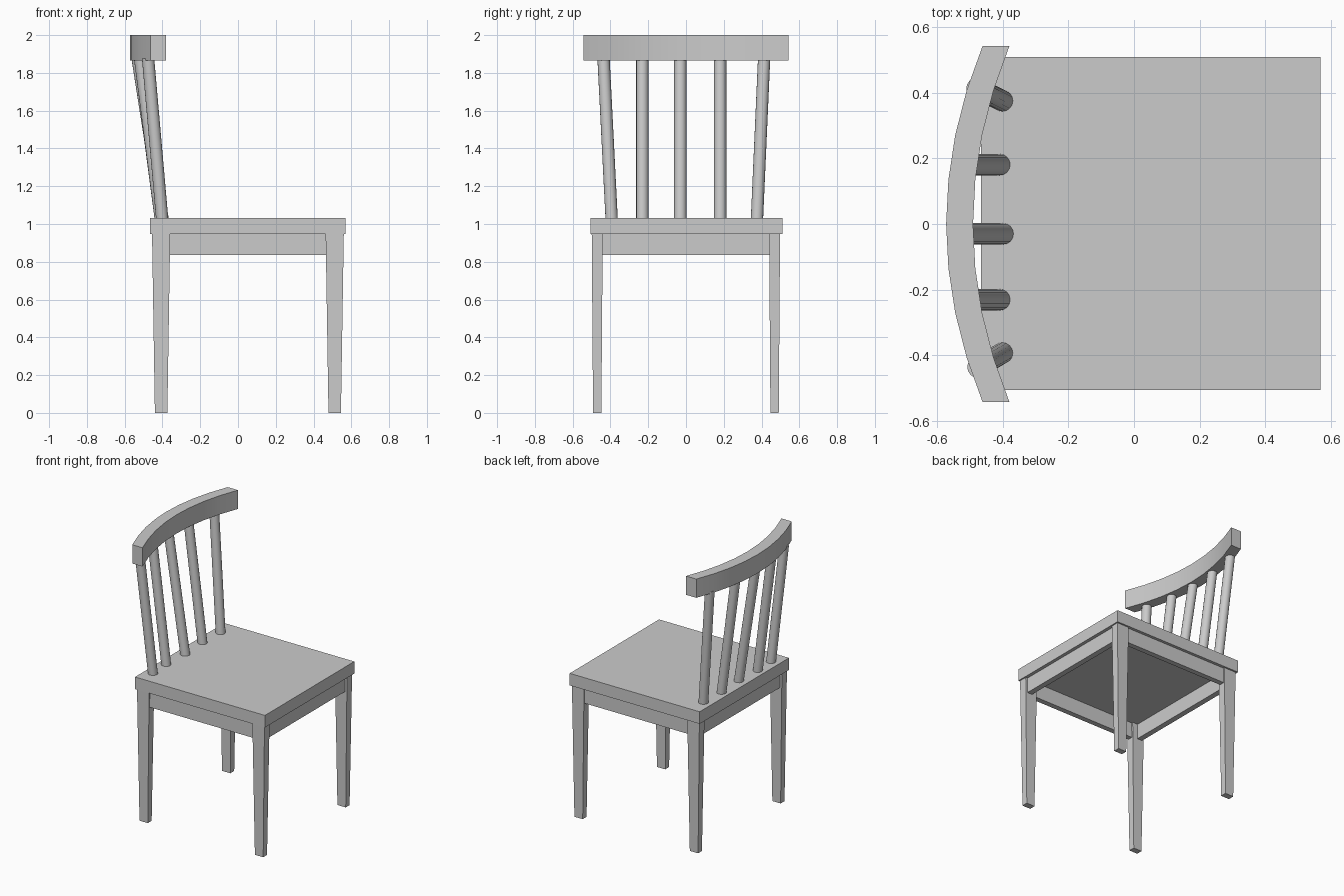
import bpy
from mathutils import Vector
from math import cos, sin, tau

if "Cube" in bpy.data.objects:
    bpy.data.objects.remove(bpy.data.objects["Cube"])


def make(name, verts, faces):
    me = bpy.data.meshes.new(name)
    me.from_pydata(verts, [], faces)
    me.update()
    ob = bpy.data.objects.new(name, me)
    bpy.context.collection.objects.link(ob)
    return ob


def loft(name, bottom, top):
    """Closed solid between two matching counter-clockwise rings."""
    n = len(bottom)
    sides = [(i, (i + 1) % n, (i + 1) % n + n, i + n) for i in range(n)]
    return make(name, bottom + top,
                [tuple(reversed(range(n))), tuple(range(n, 2 * n))] + sides)


def rect(x0, x1, y0, y1, z):
    return [(x0, y0, z), (x1, y0, z), (x1, y1, z), (x0, y1, z)]


def box(name, x0, x1, y0, y1, z0, z1):
    return loft(name, rect(x0, x1, y0, y1, z0), rect(x0, x1, y0, y1, z1))


SEAT_Z, SEAT_TOP, APRON_Z, RAIL_Z = 0.946, 1.033, 0.837, 1.865

# Seat slab
box("seat", -0.466, 0.569, -0.506, 0.51, SEAT_Z, SEAT_TOP)

# Tapered legs
for xn, x in (("back", -0.407), ("front", 0.512)):
    for yn, y in (("right", -0.47), ("left", 0.469)):
        loft(f"{xn}_{yn}_leg",
             rect(x - 0.033, x + 0.033, y - 0.022, y + 0.022, 0),
             rect(x - 0.048, x + 0.048, y - 0.029, y + 0.029, SEAT_Z))

# Apron boards under the seat, set in slightly from the leg faces
box("right_apron", -0.38, 0.49, -0.49, -0.452, APRON_Z, SEAT_Z)
box("left_apron", -0.38, 0.49, 0.451, 0.489, APRON_Z, SEAT_Z)
box("back_apron", -0.44, -0.40, -0.46, 0.46, APRON_Z, SEAT_Z)
box("front_apron", 0.505, 0.545, -0.46, 0.46, APRON_Z, SEAT_Z)

# Curved top rail with ends cut square to y
N, HALF, DEPTH = 8, 0.543, 0.082
ys = [-HALF + 2 * HALF * i / N for i in range(N + 1)]
back = [(-0.573 + 0.111 * (y / HALF) ** 2, y) for y in ys]
ring = [(x + DEPTH, y) for x, y in back] + list(reversed(back))
rail = loft("top_rail", [(x, y, RAIL_Z) for x, y in ring],
            [(x, y, 2.0) for x, y in ring])

# Leaning spindles: bottom x, bottom y, top x, top y
spindles = [
    (-0.402, -0.394, -0.475, -0.436),
    (-0.410, -0.231, -0.517, -0.231),
    (-0.400, -0.030, -0.530, -0.030),
    (-0.410, 0.181, -0.520, 0.181),
    (-0.402, 0.376, -0.478, 0.413),
]
R, SIDES = 0.0325, 16
smooth = [rail]
for i, (bx, by, tx, ty) in enumerate(spindles, 1):
    a, b = Vector((bx, by, SEAT_TOP)), Vector((tx, ty, RAIL_Z))
    d = (b - a) * 0.015
    circle = [Vector((R * cos(tau * k / SIDES), R * sin(tau * k / SIDES), 0))
              for k in range(SIDES)]
    smooth.append(loft(f"spindle_{i}", [a - d + c for c in circle],
                       [b + d + c for c in circle]))

# Smooth the rounded parts, keeping hard edges
bpy.ops.object.select_all(action='DESELECT')
for ob in smooth:
    ob.select_set(True)
bpy.context.view_layer.objects.active = rail
bpy.ops.object.shade_smooth_by_angle()
